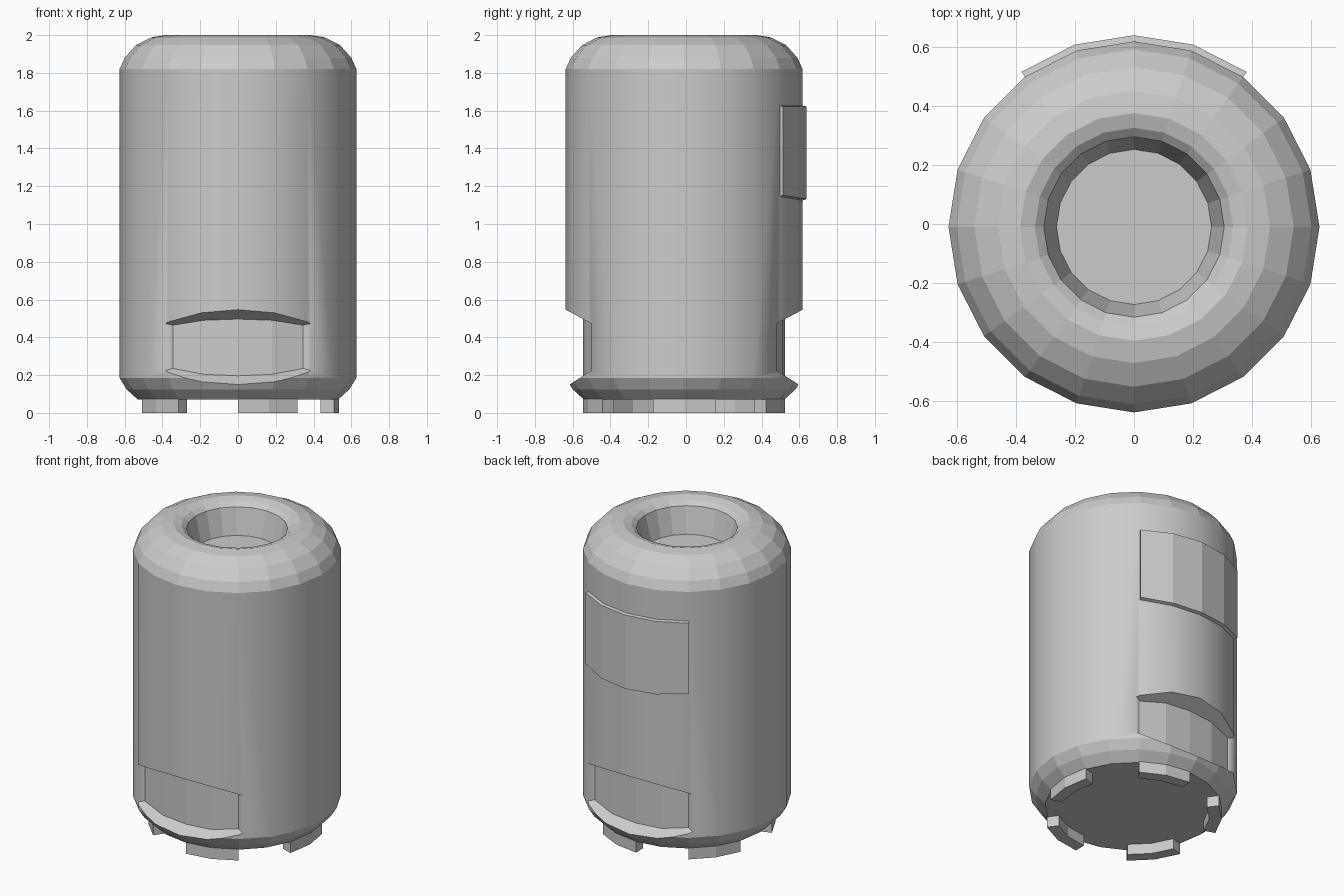
import bpy, bmesh
from math import sin, cos, radians

if "Cube" in bpy.data.objects:
    bpy.data.objects.remove(bpy.data.objects["Cube"])

CY = -0.01      # body axis in y
SEG = 20


def make(name, verts, faces):
    bm = bmesh.new()
    vs = [bm.verts.new(v) for v in verts]
    for f in faces:
        bm.faces.new([vs[i] for i in f])
    bmesh.ops.recalc_face_normals(bm, faces=bm.faces)
    me = bpy.data.meshes.new(name)
    bm.to_mesh(me)
    bm.free()
    ob = bpy.data.objects.new(name, me)
    bpy.context.collection.objects.link(ob)
    return ob


def loft(name, rings, closed=False):
    """Join equal-sized rings of points with quads; cap the ends unless closed."""
    n, m = len(rings[0]), len(rings)
    faces = []
    for r in range(m if closed else m - 1):
        s = (r + 1) % m
        faces += [(r*n + i, r*n + (i+1) % n, s*n + (i+1) % n, s*n + i) for i in range(n)]
    if not closed:
        faces += [tuple(range(n)), tuple(range((m-1)*n, m*n))]
    return make(name, [p for ring in rings for p in ring], faces)


def polar(r, deg, z):
    return (r * cos(radians(deg)), CY + r * sin(radians(deg)), z)


# Body: lathed shell with rounded shoulders and a sunken top opening
profile = [(0.53, 0.07), (0.59, 0.125), (0.627, 0.185), (0.627, 1.82),
           (0.60, 1.88), (0.54, 1.947), (0.46, 1.988), (0.385, 2.0),
           (0.335, 1.985), (0.305, 1.96), (0.262, 1.79)]
body = loft("bin_body", [[polar(r, i * 360 / SEG, z) for i in range(SEG)]
                         for r, z in profile])

# Recessed slots, front and back, with sloping sill and lintel
half = [(0.0, 0.535), (0.18, 0.523), (0.345, 0.475), (0.395, 0.495), (0.395, 0.75)]
plan = [(-x, d) for x, d in half[:0:-1]] + half
for side, label in ((-1, "front"), (1, "back")):
    def level(base, slope):
        return [(x, CY + side * d, base + slope * (d - 0.48)) for x, d in plan]
    cutter = loft(label + "_slot_cutter", [level(0.232, -0.65), level(0.467, 0.54)])
    cutter.hide_render = True
    mod = body.modifiers.new(label + "_slot", 'BOOLEAN')
    mod.operation = 'DIFFERENCE'
    mod.solver = 'EXACT'
    mod.object = cutter
    bpy.context.view_layer.objects.active = body
    bpy.ops.object.modifier_apply(modifier=mod.name)
    bpy.data.objects.remove(cutter)

# Smooth the upright wall only, keep the shoulders faceted
for p in body.data.polygons:
    c = p.center
    p.use_smooth = abs(p.normal.z) < 0.05 and (c.x**2 + (c.y - CY)**2)**0.5 > 0.59

# Curved plate on the back
rings = []
for a, drop in ((54, 0.02), (72, 0.005), (90, 0.0), (108, 0.005), (126, 0.02)):
    lo, hi = 1.12 + drop, 1.63
    rings.append([polar(0.61, a, lo), polar(0.648, a, lo + 0.012),
                  polar(0.648, a, hi - 0.008), polar(0.61, a, hi)])
loft("back_plate", rings)

# Five arc-shaped feet
for k in range(5):
    start = -90 + 72 * k
    loft(f"foot_{k + 1}", [[polar(0.46, a, 0), polar(0.535, a, 0),
                            polar(0.535, a, 0.08), polar(0.46, a, 0.08)]
                           for a in (start, start + 18, start + 36)])
